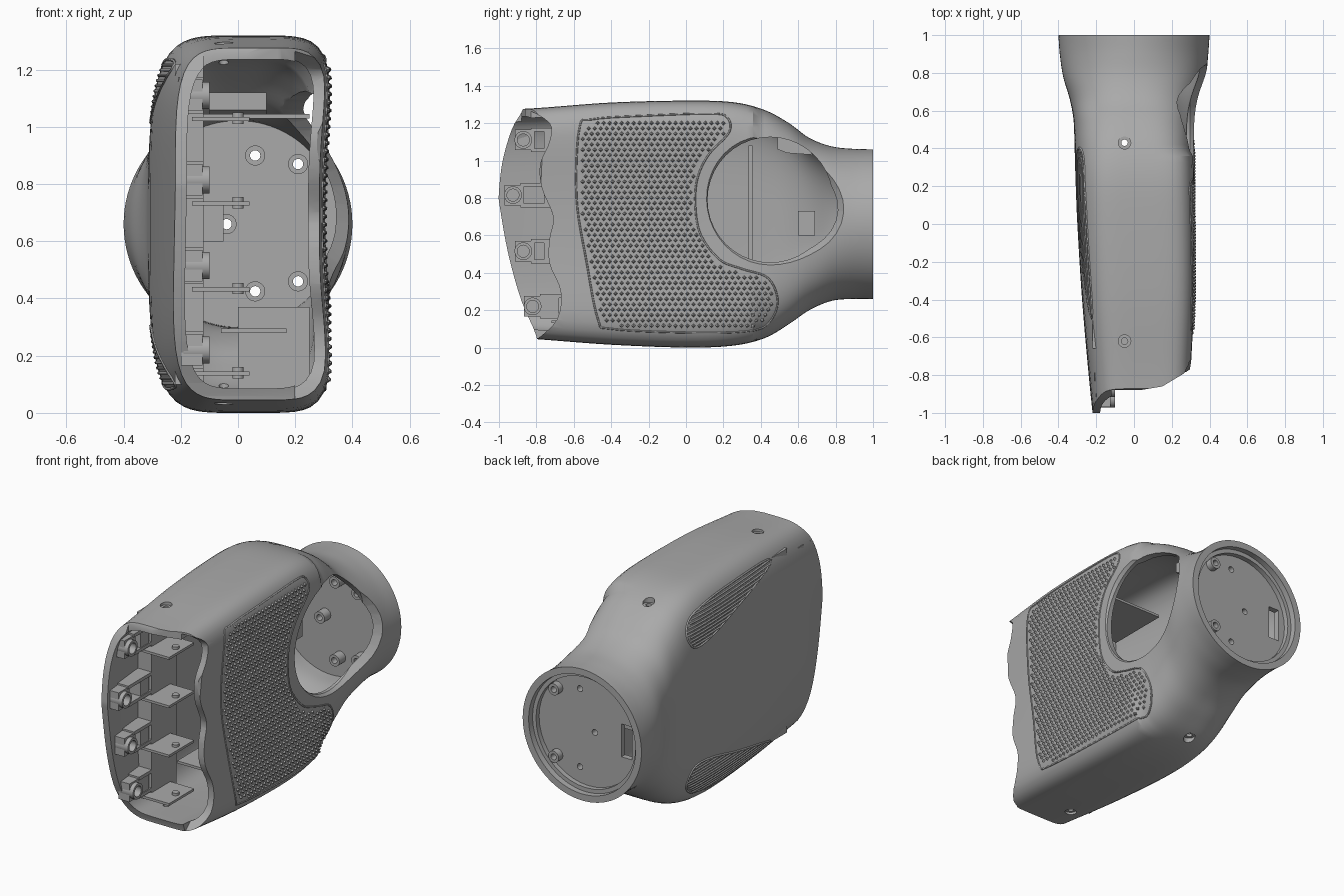
import bpy, bmesh, math
from mathutils import Vector, Matrix

cube = bpy.data.objects.get("Cube")
if cube:
    bpy.data.objects.remove(cube)

grey = bpy.data.materials.new("mid grey")
grey.use_nodes = True
grey.diffuse_color = (0.4, 0.4, 0.4, 1)
grey.node_tree.nodes["Principled BSDF"].inputs["Base Color"].default_value = (0.4, 0.4, 0.4, 1)


def add(name, bm):
    bmesh.ops.recalc_face_normals(bm, faces=bm.faces[:])
    me = bpy.data.meshes.new(name)
    bm.to_mesh(me)
    bm.free()
    me.materials.append(grey)
    ob = bpy.data.objects.new(name, me)
    bpy.context.collection.objects.link(ob)
    return ob


def loft(name, rings):
    """Closed solid through rings with equal point counts."""
    bm = bmesh.new()
    vs = [[bm.verts.new(p) for p in ring] for ring in rings]
    n = len(vs[0])
    for a, b in zip(vs, vs[1:]):
        for i in range(n):
            j = (i + 1) % n
            bm.faces.new((a[i], a[j], b[j], b[i]))
    bm.faces.new(vs[0])
    bm.faces.new(vs[-1])
    return add(name, bm)


def place(axis, u, v, w):
    return {"x": (w, u, v), "y": (u, w, v), "z": (u, v, w)}[axis]


def prism(name, axis, pts, lo, hi):
    return loft(name, [[place(axis, u, v, w) for u, v in pts] for w in (lo, hi)])


def box(name, x, y, z):
    return prism(name, "z", [(x[0], y[0]), (x[1], y[0]), (x[1], y[1]), (x[0], y[1])], *z)


def circle(c, r, n=40):
    return [(c[0] + r * math.cos(math.tau * i / n), c[1] + r * math.sin(math.tau * i / n)) for i in range(n)]


def cyl(name, axis, c, r, lo, hi, r2=None):
    return loft(name, [[place(axis, u, v, w) for u, v in circle(c, rr)]
                       for w, rr in ((lo, r), (hi, r if r2 is None else r2))])


def select(ob):
    bpy.ops.object.select_all(action="DESELECT")
    ob.select_set(True)
    bpy.context.view_layer.objects.active = ob


def cut(target, *cutters):
    select(target)
    for c in cutters:
        m = target.modifiers.new("cut", "BOOLEAN")
        m.operation, m.solver, m.object = "DIFFERENCE", "EXACT", c
        bpy.ops.object.modifier_apply(modifier=m.name)
        bpy.data.objects.remove(c)


def smooth(ob):
    select(ob)
    bpy.ops.object.shade_smooth_by_angle(angle=math.radians(32))


def catmull(pts, steps, closed=False):
    out, n = [], len(pts)
    for i in range(n if closed else n - 1):
        q = [Vector(pts[(i + k) % n if closed else min(max(i + k, 0), n - 1)]) for k in (-1, 0, 1, 2)]
        for s in range(steps):
            t = s / steps
            out.append(0.5 * (2 * q[1] + (q[2] - q[0]) * t + (2 * q[0] - 5 * q[1] + 4 * q[2] - q[3]) * t * t
                              + (3 * q[1] - q[0] - 3 * q[2] + q[3]) * t ** 3))
    return out if closed else out + [Vector(pts[-1])]


# Body stations: y, x min, x max, z min, z max, squareness
STATIONS = [(-1.04, -.215, .30, .06, 1.27, 4.5), (-.8, -.24, .315, .045, 1.28, 4.5),
            (-.4, -.275, .335, .015, 1.31, 4.5), (0, -.30, .335, 0, 1.32, 4.5),
            (.25, -.31, .33, .01, 1.312, 4.3), (.42, -.315, .325, .05, 1.27, 3.8),
            (.55, -.32, .325, .125, 1.2, 3.2), (.66, -.34, .345, .20, 1.12, 2.6),
            (.78, -.375, .38, .25, 1.075, 2.2), (.9, -.393, .393, .26, 1.062, 2), (1, -.4, .4, .26, 1.06, 2)]


def section(st, t):
    y, x0, x1, z0, z1, n = st
    a, b = (x1 - x0) / 2 - t, (z1 - z0) / 2 - t
    dent = .035 * min(1, max(0, (.55 - y) / .5))
    ring = []
    for i in range(96):
        c, s = math.cos(math.tau * i / 96), math.sin(math.tau * i / 96)
        e = n + (1.5 if c > 0 and n > 4 else 0)
        r = (abs(c) ** e + abs(s) ** e) ** (-1 / e)
        x, v = a * c * r, s * r
        if c > 0:
            x -= dent * c * r * max(0, 1 - (v / .85) ** 2)
        ring.append(((x0 + x1) / 2 + x, y, (z0 + z1) / 2 + b * v))
    return ring


# Hollow palm shell
stations = catmull(STATIONS, 5)
shell = loft("palm_shell", [section(s, 0) for s in stations])
inner = [section(s, .04) for s in stations]
inner = [[(x, -1.1, z) for x, y, z in inner[0]]] + inner + [[(x, 1.1, z) for x, y, z in inner[-1]]]
cut(shell, loft("hollow_cutter", inner))

# Front edge: curved knuckle line, stepped top and wavy palm edge
ARC = [(-.78, -.1), (-.8, .06), (-.88, .25), (-.95, .5), (-.995, .75), (-1, .83),
       (-.98, 1), (-.93, 1.17), (-.87, 1.28), (-.86, 1.4)]
STEP = [(-.12, -.88), (.03, -.88), (.15, -.86), (.25, -.8), (.31, -.76), (.5, -.76)]
WAVE = [(-.8, .04), (-.69, .15), (-.67, .3), (-.73, .45), (-.73, .58), (-.71, .7),
        (-.77, .85), (-.78, .98), (-.73, 1.1), (-.73, 1.2), (-.86, 1.28)]


def edge(pts):
    return [tuple(p) for p in catmull(pts, 4)]


cut(shell,
    prism("knuckle_cutter", "x", [(-1.3, -.1)] + edge(ARC) + [(-1.3, 1.4)], -.6, .6),
    prism("step_cutter", "z", [(-.12, -1.3)] + STEP + [(.5, -1.3)], -.2, 1.5),
    prism("wave_cutter", "x", [(-1.3, .04)] + edge(WAVE) + [(-1.3, 1.28)], .2, .6))

# Thumb opening with a sloped rim, and screw holes
THUMB = (.45, .79)
cut(shell, cyl("thumb_cutter", "x", THUMB, .335, .06, .6),
    cyl("rim_cutter", "x", THUMB, .315, .27, .40, .41))
for y, top, low in ((.43, 1.265, .055), (-.62, 1.295, .03)):
    cut(shell, cyl("hole_cutter", "z", (-.05, y), .017, -.2, 1.5),
        cyl("top_bore", "z", (-.05, y), .033, top - .018, 1.5),
        cyl("low_bore", "z", (-.05, y), .033, -.2, low + .018))
smooth(shell)


def on_surface(side, y, z, lift=0.0):
    hit, loc, nor, _ = shell.ray_cast(Vector((side, y, z)), Vector((-side, 0, 0)))
    return (loc + nor * lift, nor) if hit and loc.x * side > .1 else None


def inside(p, poly):
    odd = False
    for a, b in zip(poly, poly[1:] + poly[:1]):
        if (a[1] > p[1]) != (b[1] > p[1]) and p[0] < a[0] + (p[1] - a[1]) * (b[0] - a[0]) / (b[1] - a[1]):
            odd = not odd
    return odd


def wires(name, lines, side, radius):
    """Thin beads laid on the shell along (y, z) lines."""
    cu = bpy.data.curves.new(name, "CURVE")
    cu.dimensions, cu.bevel_depth, cu.bevel_resolution = "3D", radius, 1
    for line in lines:
        pts = [h[0] for h in (on_surface(side, *p) for p in line) if h]
        if len(pts) < 2:
            continue
        sp = cu.splines.new("POLY")
        sp.points.add(len(pts) - 1)
        for q, p in zip(sp.points, pts):
            q.co = (*p, 1)
    ob = bpy.data.objects.new(name, cu)
    bpy.context.collection.objects.link(ob)
    cu.materials.append(grey)
    select(ob)
    bpy.ops.object.convert(target="MESH")


# Textured grip pad wrapping the thumb opening
PAD = [(-.57, 1.17), (-.5, 1.22), (-.2, 1.24), (.13, 1.25), (.22, 1.23), (.23, 1.15), (.12, 1.03), (.06, .9),
       (.05, .75), (.08, .6), (.18, .47), (.3, .42), (.44, .37), (.49, .24), (.43, .12), (.3, .085),
       (0, .08), (-.4, .1), (-.47, .15), (-.53, .45), (-.585, .8)]
pad = catmull(PAD, 6, True)
wires("grip_border", [pad + pad[:1]], 1, .005)
bm = bmesh.new()
for row in range(42):
    for col in range(36):
        y, z = -.6 + .032 * (col + row % 2 / 2), .06 + .0285 * row
        near = [(y + dy, z + dz) for dy, dz in ((.022, 0), (-.022, 0), (0, .022), (0, -.022))]
        hit = on_surface(1, y, z, .003)
        if hit and all(inside(p, pad) for p in near):
            turn = Vector((0, 0, 1)).rotation_difference(hit[1]).to_matrix().to_4x4()
            bmesh.ops.create_cone(bm, cap_ends=True, segments=4, radius1=.014, radius2=.004, depth=.014,
                                  matrix=Matrix.Translation(hit[0]) @ turn)
add("grip_studs", bm)

# Ribbed teardrop panels on the back of the hand
VENT = [(.4, 1.09), (.34, 1.02), (.18, 1.03), (-.05, 1.09), (-.5, 1.215), (0, 1.235), (.28, 1.21), (.38, 1.16)]
for name, flip in (("upper", False), ("lower", True)):
    drop = catmull([(y, 1.32 - z if flip else z) for y, z in VENT], 6, True)
    lines = [drop + drop[:1]]
    zs = [p[1] for p in drop]
    for k in range(1, 12):
        z = min(zs) + (max(zs) - min(zs)) * k / 12
        lines.append([(-.5 + i * .02, z) for i in range(48) if inside((-.5 + i * .02, z), drop)])
    wires(name + "_ribs", lines, -1, .006)

# Wrist plate with mounting holes, bosses and lip
plate = cyl("wrist_plate", "y", (0, .66), .365, .9, .935)
HOLES = [(.06, .9), (.21, .87), (-.04, .66), (.21, .46), (.06, .425)]
for c in HOLES:
    cut(plate, cyl("screw_cutter", "y", c, .018, .8, 1.1))
    boss = cyl("wrist_boss", "y", c, .035, .84, .92 if c[0] < .2 else .975)
    cut(boss, cyl("boss_cutter", "y", c, .018, .8, 1.1))
    smooth(boss)
cut(plate, box("cable_slot_cutter", (-.29, -.22), (.8, 1.1), (.56, .76)))
lip = cyl("wrist_lip", "y", (0, .66), .37, .93, .965)
cut(lip, cyl("lip_cutter", "y", (0, .66), .335, .8, 1.1))
smooth(lip)

# Finger mounts: ringed lugs, paired arms and small shelves
for y, z in ((-.82, .22), (-.87, .515), (-.925, .815), (-.87, 1.11)):
    lug = box("finger_lug", (-.2, -.125), (y - .045, y + .06), (z - .055, z + .055))
    collar = cyl("finger_collar", "x", (y, z), .047, -.19, -.1)
    for part in (lug, collar):
        cut(part, cyl("pin_cutter", "x", (y, z), .032, -.17, .1))
    smooth(collar)
    for s in (-1, 1):
        box("finger_arm", (-.21, -.12), (y + .04, -.45), (z + s * .055 - .01, z + s * .055 + .01))
    box("finger_stop", (-.21, -.125), (-.76, -.68), (z - .06, z + .06))
    box("finger_shelf", (-.16, .04), (-.72, -.48), (z - .09, z - .075))
    shelf_pin = cyl("shelf_pin", "z", (0, -.6), .02, z - .1, z - .06)
    smooth(shelf_pin)

# Inner frame pieces
box("knuckle_frame", (-.22, -.12), (-.66, -.42), (.1, 1.22))
box("lower_tray", (-.06, .17), (-.5, -.1), (.28, .295))
box("lower_block", (0, .25), (-.15, .08), (.08, .37))
box("upper_tray", (-.12, .25), (-.3, .08), (1.03, 1.045))
box("back_rib", (-.28, -.2), (.335, .355), (.25, 1.08))
box("cable_bracket", (-.3, -.05), (.6, .69), (.6, .73))
prism("thumb_stop", "x", [(.49, 1.12), (.49, 1.06), (.54, 1.04), (.68, 1.03), (.6, 1.12)], -.1, .1)
